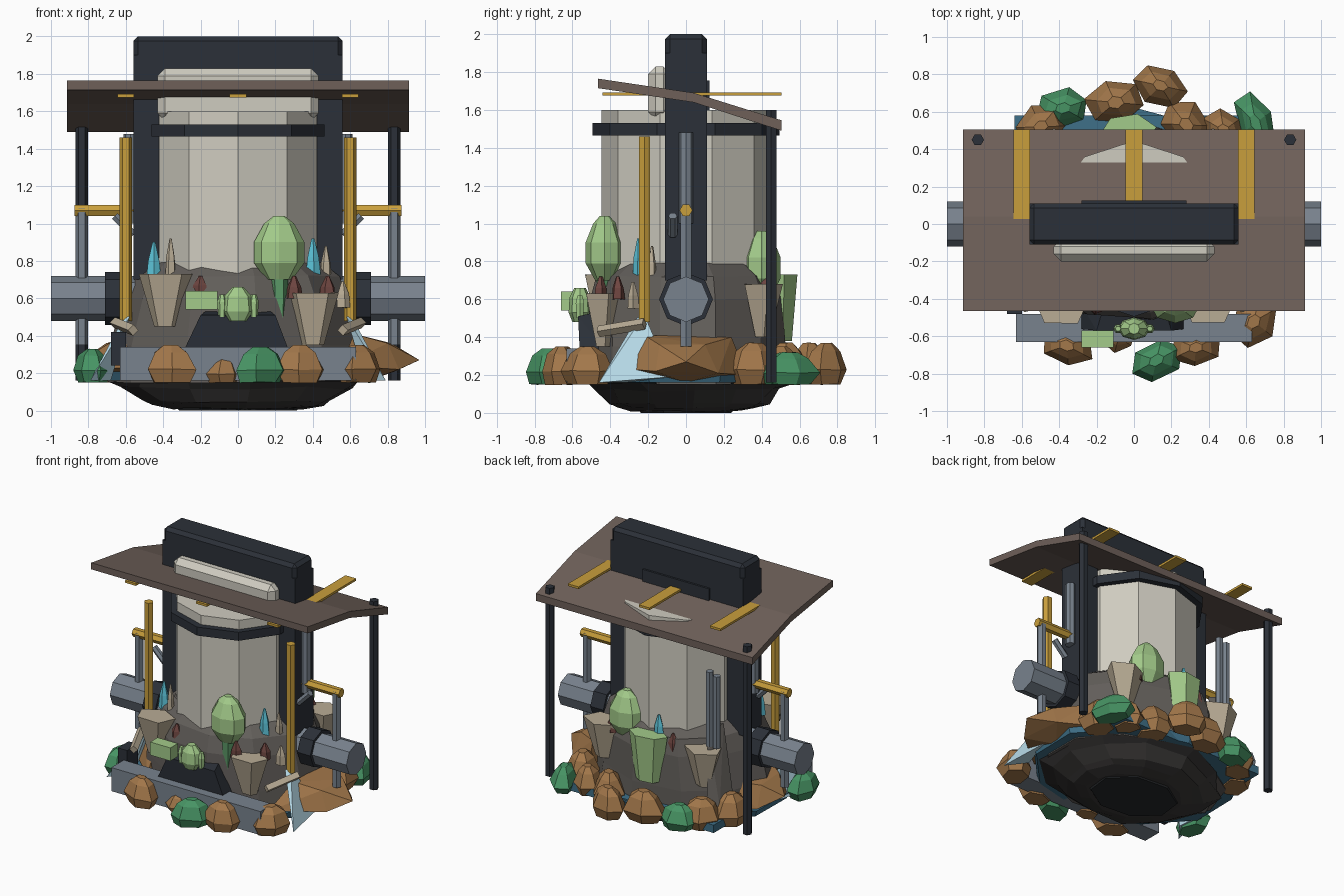
import bpy, bmesh, math, random
from mathutils import Vector, Matrix

if "Cube" in bpy.data.objects:
    bpy.data.objects.remove(bpy.data.objects["Cube"])

random.seed(4)

# colours (sRGB hex)
DARK, STONE, ROCK, UNDER = "2b3038", "cfccc0", "625e5a", "3a3837"
BROWN, GOLD, STEEL = "6e6059", "c99f3c", "78828d"
ORANGE, MOSS, LEAF, STEM = "a2774a", "479464", "a3cb8a", "5c9a68"
SAND, WATER, FALL, CYAN, RUST = "b9ac95", "3f7088", "b8dbe9", "5cc3d8", "6e4540"


def material(hexa):
    m = bpy.data.materials.get(hexa)
    if not m:
        m = bpy.data.materials.new(hexa)
        s = [int(hexa[i:i + 2], 16) / 255 for i in (0, 2, 4)]
        m.diffuse_color = [((c + .055) / 1.055) ** 2.4 for c in s] + [1]
        m.use_nodes = True
        m.node_tree.nodes["Principled BSDF"].inputs["Base Color"].default_value = m.diffuse_color
    return m


def finish(name, bm, col):
    bmesh.ops.recalc_face_normals(bm, faces=bm.faces)
    me = bpy.data.meshes.new(name)
    bm.to_mesh(me)
    bm.free()
    me.materials.append(material(col))
    ob = bpy.data.objects.new(name, me)
    bpy.context.collection.objects.link(ob)
    return ob


def loft(name, rings, n, loc, col, phase=0.0, jit=0.0, mat=None):
    """Stack of n-sided rings (z, rx, ry), capped at both ends."""
    bm = bmesh.new()
    mat = Matrix.Translation(loc) @ (mat or Matrix())
    loops = []
    for z, rx, ry in rings:
        loop = []
        for i in range(n):
            a = phase + 2 * math.pi * i / n
            k = 1 + random.uniform(-jit, jit)
            zz = z + random.uniform(-jit, jit) * .3 * min(rx, ry)
            loop.append(bm.verts.new(mat @ Vector((rx * k * math.cos(a), ry * k * math.sin(a), zz))))
        loops.append(loop)
    for a, b in zip(loops, loops[1:]):
        for i in range(n):
            j = (i + 1) % n
            bm.faces.new((a[i], a[j], b[j], b[i]))
    bm.faces.new(loops[0])
    bm.faces.new(loops[-1])
    return finish(name, bm, col)


def box(name, x0, x1, y0, y1, z0, z1, col, bevel=0.0):
    bm = bmesh.new()
    bmesh.ops.create_cube(bm, size=1)
    for v in bm.verts:
        v.co = ((x0 + x1) / 2 + v.co.x * (x1 - x0), (y0 + y1) / 2 + v.co.y * (y1 - y0),
                (z0 + z1) / 2 + v.co.z * (z1 - z0))
    if bevel:
        bmesh.ops.bevel(bm, geom=bm.edges[:], offset=bevel, segments=1, affect='EDGES')
    return finish(name, bm, col)


def rod(name, p, q, r, col, n=6):
    p, q = Vector(p), Vector(q)
    d = q - p
    return loft(name, [(0, r, r), (d.length, r, r)], n, p, col,
                mat=d.to_track_quat('Z', 'Y').to_matrix().to_4x4())


def hull(name, pts, col):
    bm = bmesh.new()
    for p in pts:
        bm.verts.new(p)
    bmesh.ops.convex_hull(bm, input=bm.verts)
    return finish(name, bm, col)


def boulder(name, x, y, w, d, h, col, z=.15):
    turn = Matrix.Rotation(math.atan2(y, x) + math.pi / 2 + random.uniform(-.4, .4), 4, 'Z')
    loft(name, [(0, w * .8, d * .8), (h * .35, w * 1.06, d * 1.06), (h * .8, w * .72, d * .7), (h, w * .3, d * .3)],
         6, (x, y, z), col, random.random(), .1, turn)


# rocky base
loft("base_underside", [(.01, .36, .28), (.03, .44, .36), (.05, .52, .42), (.12, .64, .48), (.16, .68, .55)], 12,
     (0, 0, 0), UNDER, .1, .06)
loft("base_bottom_plate", [(0, .33, .25), (.03, .35, .27)], 8, (0, 0, 0), "25272a", .3)
loft("mound", [(.15, .68, .53), (.35, .67, .52), (.6, .61, .52), (.72, .56, .48), (.79, .46, .39)], 11,
     (0, 0, 0), ROCK, .3, .025)

# water around the base, steel front curb
loft("pool", [(.16, .76, .6), (.21, .78, .62)], 10, (0, 0, 0), WATER, .3)
box("rear_channel", -.64, .62, .4, .58, .16, .22, WATER)
box("front_curb", -.63, .63, -.63, -.48, .16, .34, STEEL)

# central tower with band
v = math.pi / 2
loft("tower", [(.7, .445, .445), (1.6, .445, .445)], 10, (0, 0, 0), STONE, v)
loft("tower_band", [(1.465, .485, .495), (1.53, .485, .495)], 10, (0, 0, 0), DARK, v)

# arch frame and plates
for s in (-1, 1):
    box("arch_column", *sorted((s * .42, s * .56)), -.11, .11, .7, 1.9, DARK)
box("arch_beam", -.56, .56, -.11, .11, 1.62, 2, DARK, .025)
box("front_plate", -.43, .43, -.2, -.08, 1.55, 1.83, STONE, .04)
box("rear_plate", -.28, .28, .1, .125, 1.6, 1.755, DARK)

# bent roof from a side profile
bm = bmesh.new()
prof = [(-.465, 1.765), (.04, 1.69), (.505, 1.545), (.505, 1.49), (.04, 1.64), (-.465, 1.715)]
f = bm.faces.new([bm.verts.new((-.915, y, z)) for y, z in prof])
r = bmesh.ops.extrude_face_region(bm, geom=[f])
for e in r["geom"]:
    if isinstance(e, bmesh.types.BMVert):
        e.co.x = .915
bmesh.ops.triangulate(bm, faces=[f for f in bm.faces if len(f.verts) > 4])
finish("roof", bm, BROWN)
for x in (-.6, 0, .6):
    box("roof_batten", x - .045, x + .045, -.44, .505, 1.675, 1.692, GOLD)

# posts, pipes and side details
for s in (-1, 1):
    rod("rear_post", (s * .835, .45, .16), (s * .835, .45, 1.6), .033, DARK)
    rod("gold_post", (s * .6, -.22, .48), (s * .6, -.22, 1.46), .034, GOLD)
    rod("side_tank", (s * .55, 0, .6), (s * 1, 0, .6), .12, STEEL, 8)
    rod("tank_collar", (s * .6, 0, .6), (s * .71, 0, .6), .142, DARK, 8)
    rod("vertical_pipe", (s * .835, 0, .35), (s * .835, 0, 1.08), .034, STEEL)
    rod("gold_bar", (s * .55, 0, 1.07), (s * .875, 0, 1.07), .034, GOLD)
    rod("column_pipe", (s * .575, 0, 1), (s * .575, 0, 1.48), .037, STEEL, 8)
    rod("pipe_brace", (s * .66, -.07, 1.04), (s * .56, -.07, .94), .024, STEEL)
    # waterfall, ledge rock and slab on each side
    hull("waterfall", [(s * .79, -.46, .16), (s * .68, -.32, .16), (s * .74, -.08, .19), (s * .6, -.22, .52),
                       (s * .58, -.26, .5)], FALL)
    k = s * (1 if s > 0 else .86)
    hull("side_ledge", [(k * .55, -.42, .24), (k * .62, -.22, .41), (k * .62, .24, .4), (k * .6, .32, .2),
                        (k * .97, 0, .27), (k * .86, -.16, .22), (k * .84, .17, .21), (k * .82, .1, .36),
                        (k * .8, -.14, .36), (k * .7, 0, .16)], ORANGE)
    rod("sand_slab", (s * .56, -.46, .43), (s * .66, -.22, .47), .03, SAND, 4)

# left rear slab and twin pipes
hull("rear_slab", [(-.5, .3, .3), (-.62, .3, .26), (-.5, .46, .3), (-.58, .42, .28),
                   (-.42, .3, .82), (-.5, .26, .84), (-.45, .38, .8)], ROCK)
for x, h in ((-.46, 1.27), (-.52, 1.25)):
    rod("rear_pipe", (x, .37, .7), (x, .37, h), .028, STEEL)

# dark cave mouth on the front
hull("front_cave", [(-.3, -.56, .3), (.28, -.56, .3), (-.2, -.57, .51), (.2, -.57, .51), (-.3, -.4, .3),
                    (.28, -.4, .3), (-.15, -.4, .55), (.15, -.4, .55)], DARK)
box("left_foot_block", -.68, -.6, -.48, -.35, .24, .42, DARK)

# ring of boulders: x, y, width, depth, height, colour
for x, y, w, d, h, c in [
        (-.36, -.65, .14, .1, .2, ORANGE), (.12, -.73, .15, .1, .19, MOSS), (.33, -.66, .13, .1, .2, ORANGE),
        (-.08, -.6, .09, .08, .13, ORANGE), (.64, -.52, .14, .11, .2, ORANGE), (-.78, -.3, .14, .1, .18, MOSS),
        (-.38, .62, .14, .1, .18, MOSS), (-.5, .52, .14, .11, .22, ORANGE),
        (-.1, .65, .15, .11, .22, ORANGE), (.14, .74, .14, .1, .22, ORANGE), (.28, .53, .14, .11, .22, ORANGE),
        (.65, .54, .16, .09, .17, MOSS), (-.62, .34, .14, .11, .22, ORANGE), (.62, .36, .14, .11, .22, ORANGE),
        (.48, .5, .12, .1, .2, ORANGE)]:
    boulder("boulder", x, y, w, d, h, c)

# sandstone wedges tapering downwards
for x, y, z in [(-.39, -.44, .45), (.4, -.44, .35), (-.43, .4, .4), (.42, .4, .4)]:
    loft("sand_wedge", [(0, .06, .04), (.28, .15, .11)], 5, (x, y, z), SAND, .3, .04)

# bulb trees front and back
for y, z in ((-.43, 0), (.4, -.08)):
    loft("tree_trunk", [(.45 + z, .04, .04), (.76 + z, .05, .05)], 6, (.22, y, 0), STEM)
    loft("tree_bulb", [(.7 + z, .07, .05), (.79 + z, .135, .1), (.9 + z, .135, .1), (1 + z, .08, .06),
                       (1.04 + z, .03, .025)], 8, (.22, y, 0), LEAF)

# small green plants
box("front_leaf_block", -.28, -.11, -.66, -.57, .54, .64, LEAF)
loft("front_bush", [(.48, .05, .04), (.53, .085, .06), (.61, .075, .055), (.66, .03, .03)], 8, (0, -.56, 0), LEAF)
for x in (-.085, .085):
    loft("front_bud", [(0, .02, .02), (.08, .026, .026), (.12, .015, .015)], 6, (x, -.56, .5), LEAF)
loft("rear_planter", [(.38, .1, .06), (.73, .15, .09)], 6, (-.03, .5, 0), LEAF, .2, .05)

# crystals and shards standing on the mound: x, y, z, radius, height, colour
for x, y, z, r0, h, c in [
        (.4, -.25, .72, .04, .2, CYAN), (-.45, -.25, .7, .04, .2, CYAN), (-.08, .44, .7, .04, .16, CYAN),
        (-.36, -.3, .72, .03, .2, SAND), (.47, -.18, .7, .03, .18, SAND), (.2, .42, .7, .05, .1, RUST),
        (-.2, -.45, .62, .045, .1, RUST), (.3, -.45, .6, .045, .12, RUST), (.48, -.36, .6, .045, .12, RUST),
        (-.2, .44, .62, .045, .13, RUST), (.32, .42, .62, .045, .13, RUST), (.56, -.28, .55, .04, .14, SAND)]:
    loft("shard", [(0, r0, r0 * .8), (h * .5, r0 * .85, r0 * .7), (h, r0 * .2, r0 * .2)], 5, (x, y, z), c, x * 9, .1)
